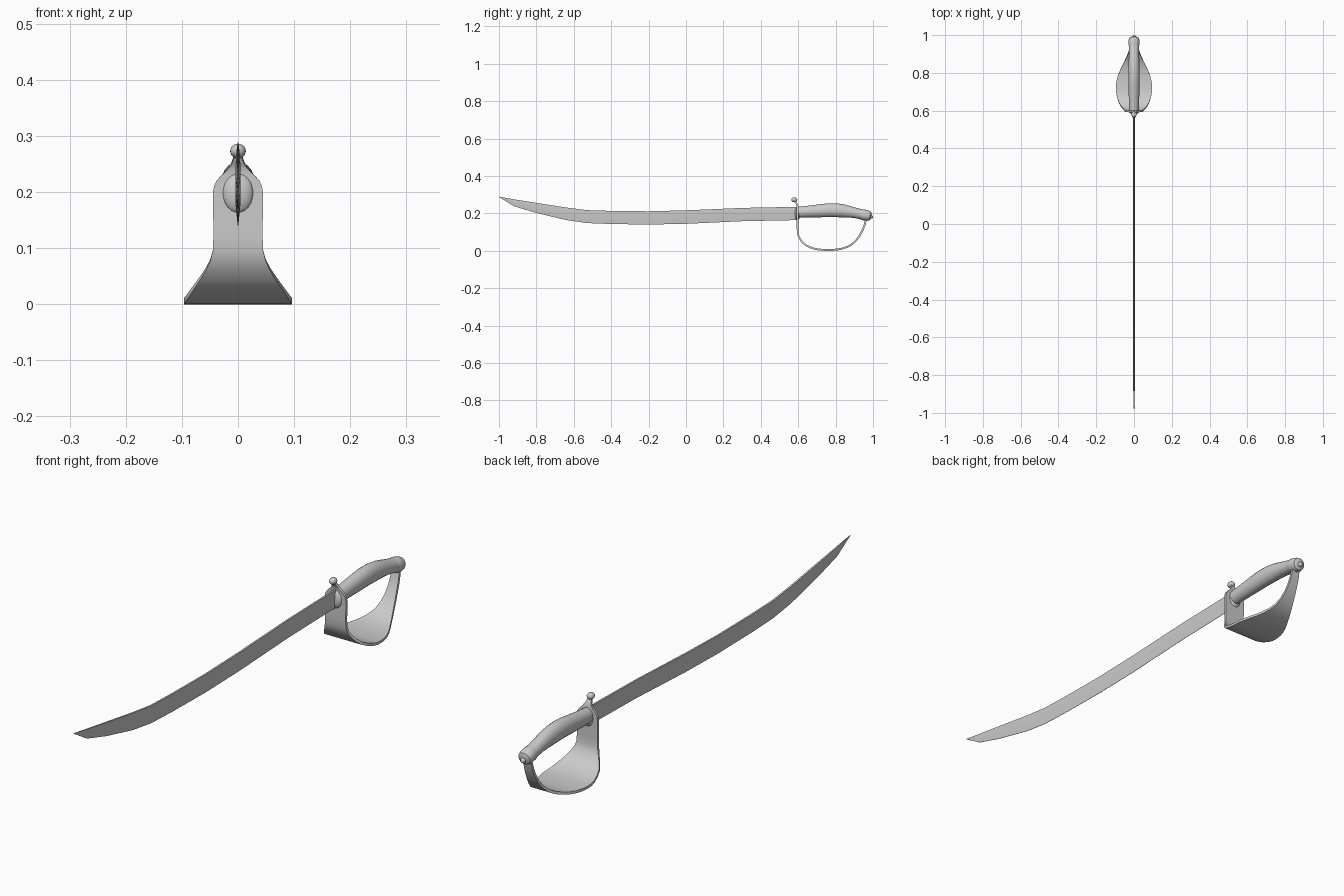
import bpy, bmesh, math
from mathutils import Vector

if "Cube" in bpy.data.objects:
    bpy.data.objects.remove(bpy.data.objects["Cube"])


def smooth_rows(rows, steps):
    """Catmull-Rom refinement of rows of numbers."""
    pts = [Vector(r) for r in rows]
    out = []
    for i in range(len(pts) - 1):
        p0, p1, p2, p3 = pts[max(i - 1, 0)], pts[i], pts[i + 1], pts[min(i + 2, len(pts) - 1)]
        for s in range(steps):
            t = s / steps
            out.append(0.5 * (2 * p1 + (p2 - p0) * t + (2 * p0 - 5 * p1 + 4 * p2 - p3) * t * t
                              + (3 * p1 - p0 - 3 * p2 + p3) * t ** 3))
    return out + [pts[-1]]


def loft(name, rings, angle=35):
    """Skin a list of equal-length rings and cap both ends."""
    bm = bmesh.new()
    vr = [[bm.verts.new(p) for p in ring] for ring in rings]
    n = len(vr[0])
    for a, b in zip(vr, vr[1:]):
        for i in range(n):
            bm.faces.new((a[i], a[(i + 1) % n], b[(i + 1) % n], b[i]))
    bm.faces.new(vr[0])
    bm.faces.new(vr[-1])
    bmesh.ops.recalc_face_normals(bm, faces=bm.faces)
    mesh = bpy.data.meshes.new(name)
    bm.to_mesh(mesh)
    bm.free()
    ob = bpy.data.objects.new(name, mesh)
    bpy.context.collection.objects.link(ob)
    finish(ob, angle)
    return ob


def finish(ob, angle=35):
    bpy.ops.object.select_all(action='DESELECT')
    ob.select_set(True)
    bpy.context.view_layer.objects.active = ob
    bpy.ops.object.shade_smooth_by_angle(angle=math.radians(angle))


def oval(y, z, rx, rz, tilt=0.0, n=20):
    """Oval ring facing along y, leaning by tilt."""
    ring = []
    for i in range(n):
        a = 2 * math.pi * i / n
        h = rz * math.sin(a)
        ring.append((rx * math.cos(a), y + h * math.sin(tilt), z + h * math.cos(tilt)))
    return ring


def ball(name, loc, scale):
    bpy.ops.mesh.primitive_uv_sphere_add(segments=20, ring_count=12, radius=1, location=loc)
    ob = bpy.context.object
    ob.name = name
    ob.scale = scale
    bpy.ops.object.transform_apply(location=False, rotation=False, scale=True)
    finish(ob)


# Blade: y, top edge, cutting edge
blade_rows = [(0.60, 0.235, 0.164), (0.30, 0.229, 0.158), (0.00, 0.216, 0.144),
              (-0.20, 0.211, 0.140), (-0.40, 0.213, 0.143), (-0.53, 0.217, 0.148),
              (-0.64, 0.231, 0.164), (-0.80, 0.256, 0.202), (-0.92, 0.275, 0.238),
              (-0.999, 0.289, 0.287)]
blade = []
for y, top, low in blade_rows:
    k = min(1, (top - low) / 0.05)
    ridge = low + (top - low) * 0.6
    w, e = 0.0045 * k + 0.0003, 0.0006
    blade.append([(-w * 0.7, y, top), (w * 0.7, y, top), (w, y, ridge),
                  (e, y, low), (-e, y, low), (-w, y, ridge)])
loft("blade", blade, 20)

# Hand guard: y, z, half width along a bent strip
guard_rows = [(0.582, 0.266, 0.007), (0.592, 0.250, 0.012), (0.596, 0.237, 0.022),
              (0.597, 0.220, 0.038), (0.597, 0.198, 0.045), (0.597, 0.150, 0.044),
              (0.598, 0.095, 0.045), (0.610, 0.063, 0.057), (0.640, 0.030, 0.079),
              (0.690, 0.010, 0.093), (0.735, 0.005, 0.096), (0.790, 0.005, 0.084),
              (0.840, 0.013, 0.061), (0.890, 0.036, 0.037), (0.930, 0.083, 0.023),
              (0.955, 0.138, 0.018), (0.964, 0.180, 0.016)]
path = smooth_rows(guard_rows, 2)
guard = []
for i, (y, z, w) in enumerate(path):
    d = path[min(i + 1, len(path) - 1)] - path[max(i - 1, 0)]
    nrm = Vector((-d.y, d.x)).normalized() * 0.005
    guard.append([(-w, y + nrm.x, z + nrm.y), (w, y + nrm.x, z + nrm.y),
                  (w, y - nrm.x, z - nrm.y), (-w, y - nrm.x, z - nrm.y)])
loft("hand_guard", guard)

# Curled finial on top of the guard and collar around the blade root
ball("guard_finial", (0, 0.579, 0.273), (0.014, 0.016, 0.013))
ball("blade_collar", (0, 0.596, 0.198), (0.028, 0.015, 0.036))

# Grip: y, centre z, half width, half height, lean
grip_rows = [(0.597, 0.206, 0.025, 0.029, 0.0), (0.65, 0.209, 0.027, 0.031, -0.05),
             (0.72, 0.214, 0.029, 0.035, -0.05), (0.78, 0.217, 0.030, 0.037, 0.05),
             (0.84, 0.213, 0.029, 0.035, 0.15), (0.90, 0.203, 0.027, 0.028, 0.25),
             (0.945, 0.193, 0.027, 0.027, 0.25)]
loft("grip", [oval(*r) for r in smooth_rows(grip_rows, 2)])

# Pommel cap with a small end button
pommel_rows = [(0.940, 0.194, 0.027, 0.027, 0.22), (0.950, 0.192, 0.029, 0.029, 0.22),
               (0.972, 0.187, 0.029, 0.028, 0.22), (0.984, 0.185, 0.025, 0.024, 0.22),
               (0.990, 0.184, 0.014, 0.014, 0.22)]
loft("pommel", [oval(*r) for r in pommel_rows])
ball("pommel_button", (0, 0.991, 0.181), (0.010, 0.009, 0.010))
